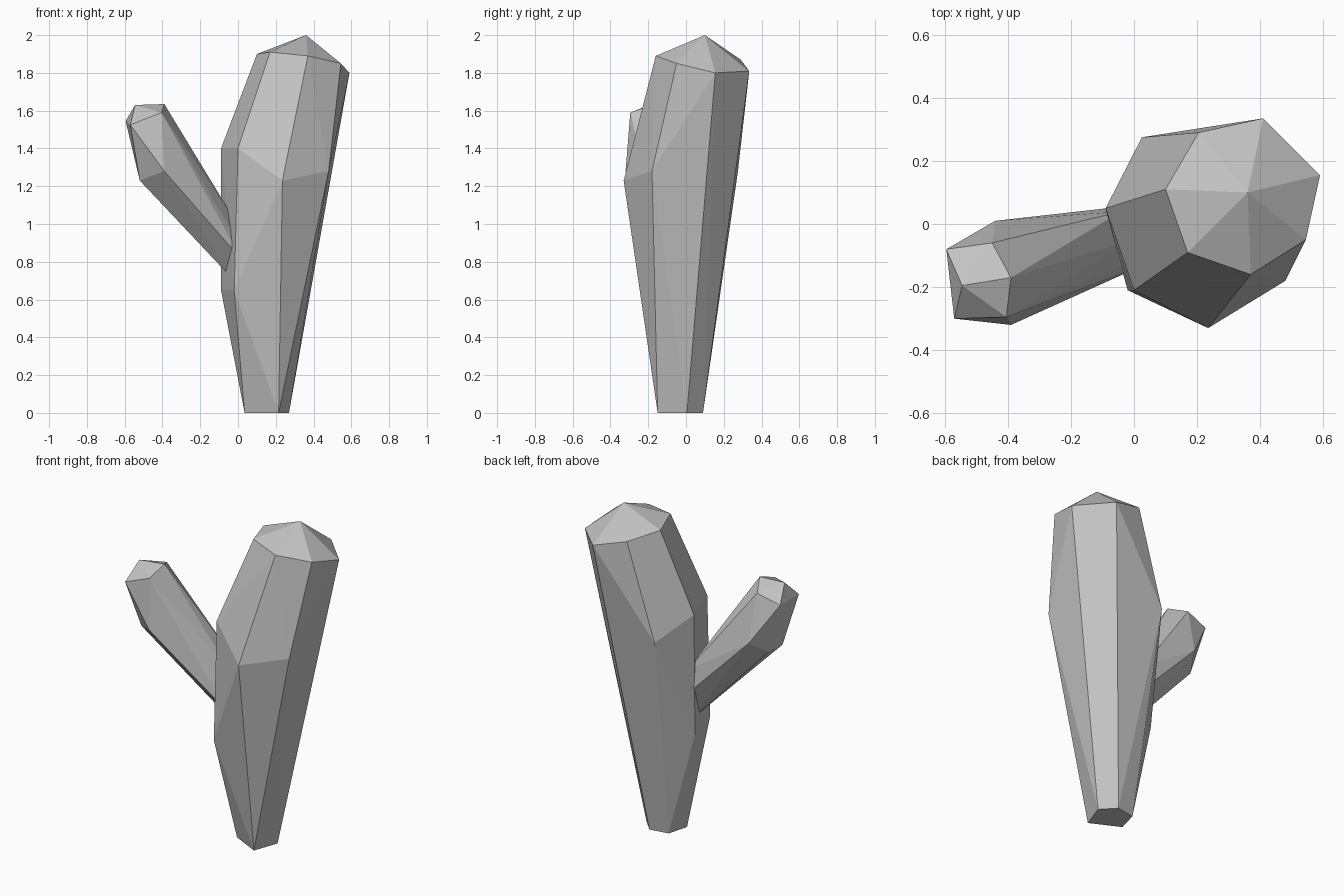
import bpy
import bmesh
from math import radians
from mathutils import Vector

default_cube = bpy.data.objects.get("Cube")
if default_cube:
    bpy.data.objects.remove(default_cube, do_unlink=True)

# Single stone colour
stone = bpy.data.materials.new("grey_stone")
stone.use_nodes = True
stone_colour = (.55, .55, .55, 1)
stone.diffuse_color = stone_colour
stone.node_tree.nodes["Principled BSDF"].inputs["Base Color"].default_value = stone_colour


def crystal(name, *rings):
    """Cut a faceted convex crystal around rings of corner points."""
    bm = bmesh.new()
    for ring in rings:
        for corner in ring:
            bm.verts.new(corner)
    hull = bmesh.ops.convex_hull(bm, input=bm.verts[:])
    leftovers = {g for g in hull["geom_interior"] + hull["geom_unused"]
                 if isinstance(g, bmesh.types.BMVert)}
    bmesh.ops.delete(bm, geom=list(leftovers), context="VERTS")
    # Merge triangles that lie in one facet
    bmesh.ops.dissolve_limit(bm, angle_limit=radians(2),
                             verts=bm.verts[:], edges=bm.edges[:])
    bmesh.ops.recalc_face_normals(bm, faces=bm.faces[:])
    mesh = bpy.data.meshes.new(name)
    bm.to_mesh(mesh)
    bm.free()
    mesh.materials.append(stone)
    obj = bpy.data.objects.new(name, mesh)
    bpy.context.collection.objects.link(obj)
    return obj


# Large leaning crystal: pointed crown, wide shoulder, waist and narrow foot
tip = [(.36, .1, 2)]
crown = [(.1, .11, 1.9), (.17, -.09, 1.91), (.37, -.16, 1.89), (.545, -.05, 1.85),
         (.59, .155, 1.8), (.41, .335, 1.81), (.205, .29, 1.87)]
shoulder = [(-.09, .05, 1.4), (0, -.21, 1.4), (.235, -.33, 1.23),
            (.48, -.18, 1.28), (.025, .275, 1.28)]
waist = [(-.09, .04, .65), (-.02, -.21, .65)]
foot = [(.035, -.06, 0), (.215, -.15, 0), (.27, .005, 0), (.19, .09, 0), (.07, .07, 0)]
crystal("large_crystal", tip, crown, shoulder, waist, foot)

# Small side crystal: slanted crown, shoulder, and a root sunk into the large one
side_crown = [(-.545, -.195, 1.63), (-.39, -.17, 1.635), (-.405, -.295, 1.59),
              (-.57, -.3, 1.525), (-.595, -.08, 1.545), (-.45, -.06, 1.59)]
side_shoulder = [(-.39, -.32, 1.28), (-.52, -.21, 1.23), (-.5, -.1, 1.22), (-.44, .01, 1.3)]
side_root = [(-.06, -.07, 1.07), (-.04, -.13, .95), (-.03, -.155, .87),
             (-.07, -.05, .76), (-.09, .035, .95), (-.09, .02, 1.1)]
sink = Vector((.05, .02, -.06))
sunk_root = [Vector(corner) + sink for corner in side_root]
crystal("small_crystal", side_crown, side_shoulder, sunk_root)
